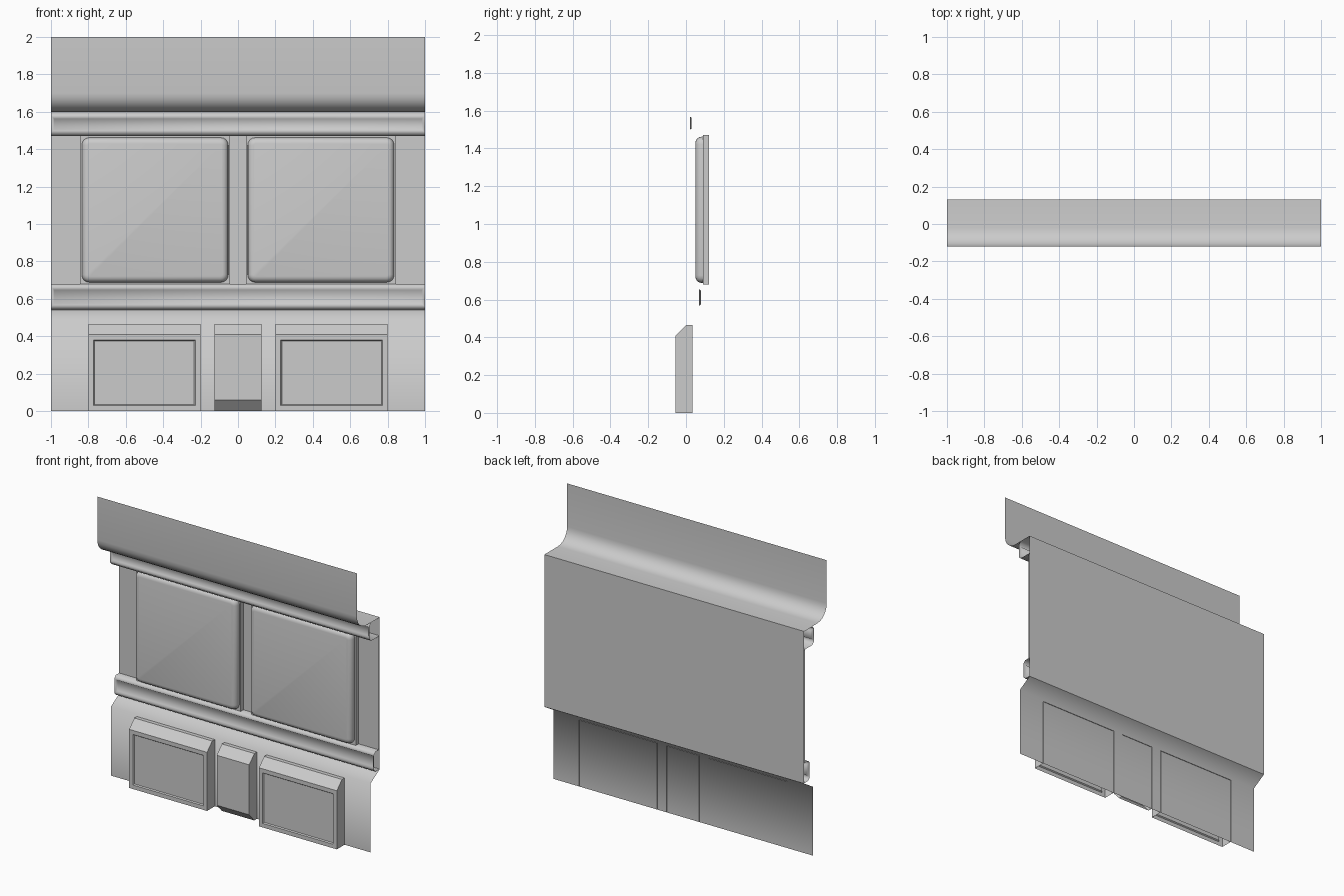
import bpy, bmesh, math

if "Cube" in bpy.data.objects:
    bpy.data.objects.remove(bpy.data.objects["Cube"])

# Single plain grey
grey = bpy.data.materials.new("plain_grey")
grey.use_nodes = True
grey.diffuse_color = (0.6, 0.6, 0.6, 1)
grey.node_tree.nodes["Principled BSDF"].inputs["Base Color"].default_value = (0.6, 0.6, 0.6, 1)


def finish(bm, name, angle=30):
    mesh = bpy.data.meshes.new(name)
    bm.to_mesh(mesh)
    bm.free()
    mesh.materials.append(grey)
    obj = bpy.data.objects.new(name, mesh)
    bpy.context.collection.objects.link(obj)
    bpy.ops.object.select_all(action='DESELECT')
    obj.select_set(True)
    bpy.context.view_layer.objects.active = obj
    bpy.ops.object.shade_smooth_by_angle(angle=math.radians(angle))
    return obj


def sheet(profile, half_width=1.0):
    """Open sheet: a (y, z) profile swept along x, listed top to bottom."""
    bm = bmesh.new()
    rows = [[bm.verts.new((x, y, z)) for x in (-half_width, half_width)] for y, z in profile]
    for (a, b), (c, d) in zip(rows, rows[1:]):
        bm.faces.new((a, c, d, b))
    bm.normal_update()
    return bm


def box(x0, x1, y0, y1, z0, z1):
    bm = bmesh.new()
    bmesh.ops.create_cube(bm, size=1)
    for v in bm.verts:
        v.co = (x1 if v.co.x > 0 else x0, y1 if v.co.y > 0 else y0, z1 if v.co.z > 0 else z0)
    bm.normal_update()
    return bm


def front_face(bm):
    facing = [f for f in bm.faces if f.normal.y < -0.99]
    return max(facing, key=lambda f: f.calc_area())


def recess(bm, margin, depth):
    """Sink a shallow field into the largest front face."""
    face = front_face(bm)
    bmesh.ops.inset_individual(bm, faces=[face], thickness=margin)
    bmesh.ops.inset_individual(bm, faces=[face], thickness=depth, depth=-depth)


# Header: upright sheet, curved cove and flat soffit
cove = [(-0.02 - 0.1 * math.cos(t), 1.7 - 0.1 * math.sin(t))
        for t in (i * math.pi / 12 for i in range(7))]
finish(sheet([(-0.12, 2.0)] + cove + [(0.13, 1.6)]), "header")


# Horizontal trims with a sunken field
def trim(name, front, back, top, bottom, soft):
    bm = sheet([(back, top), (front + soft, top), (front, top - soft),
                (front, bottom + soft), (front + soft, bottom), (back, bottom)])
    recess(bm, 0.015, 0.01)
    finish(bm, name, 60)


trim("upper_trim", 0.02, 0.13, 1.598, 1.47, 0.018)
trim("lower_trim", 0.07, 0.13, 0.68, 0.542, 0.015)

# Wall sheets
finish(sheet([(0.12, 1.47), (0.12, 0.68)]), "middle_sheet")
finish(sheet([(0.13, 0.54), (0.13, 1.6)]), "back_panel")
finish(sheet([(0.13, 0.54), (0.03, 0.48), (0.03, 0)]), "base_sheet", 60)

# Padded panels on thin backing slabs
for side, sign in (("left", 1), ("right", -1)):
    x0, x1 = sorted((sign * 0.042, sign * 0.845))
    finish(box(x0, x1, 0.09, 0.122, 0.68, 1.47), side + "_panel_backing")
    bm = box(x0 + 0.01, x1 - 0.01, 0.05, 0.095, 0.688, 1.462)
    corners = [e for e in bm.edges if abs(e.verts[0].co.y - e.verts[1].co.y) > 0.01]
    bmesh.ops.bevel(bm, geom=corners, offset=0.04, segments=4, profile=0.5, affect='EDGES')
    bm.normal_update()
    bmesh.ops.bevel(bm, geom=front_face(bm).edges[:], offset=0.032, segments=4,
                    profile=0.5, affect='EDGES')
    finish(bm, side + "_padded_panel", 40)


# Base blocks: chamfered top, open underneath and behind
def block(name, x0, x1, foot):
    bm = box(x0, x1, -0.055, 0.034, 0, 0.465)
    bmesh.ops.delete(bm, geom=[f for f in bm.faces if f.normal.y > 0.9 or f.normal.z < -0.9],
                     context='FACES')
    edge = [e for e in bm.edges if all(v.co.y < 0 and v.co.z > 0.4 for v in e.verts)]
    bmesh.ops.bevel(bm, geom=edge, offset=0.057, segments=1, affect='EDGES')
    if foot:
        # Sloped toe at the bottom of the front
        cut = bmesh.ops.bisect_plane(bm, geom=bm.verts[:] + bm.edges[:] + bm.faces[:],
                                     plane_co=(0, 0, 0.06), plane_no=(0, 0, 1))
        for v in bm.verts:
            if v.co.z < 0.01 and v.co.y < 0:
                v.co.y = 0.0
    bm.normal_update()
    if not foot:
        recess(bm, 0.04, 0.008)
    finish(bm, name)


block("right_base_block", -0.8, -0.2, False)
block("centre_base_block", -0.125, 0.125, True)
block("left_base_block", 0.2, 0.8, False)
